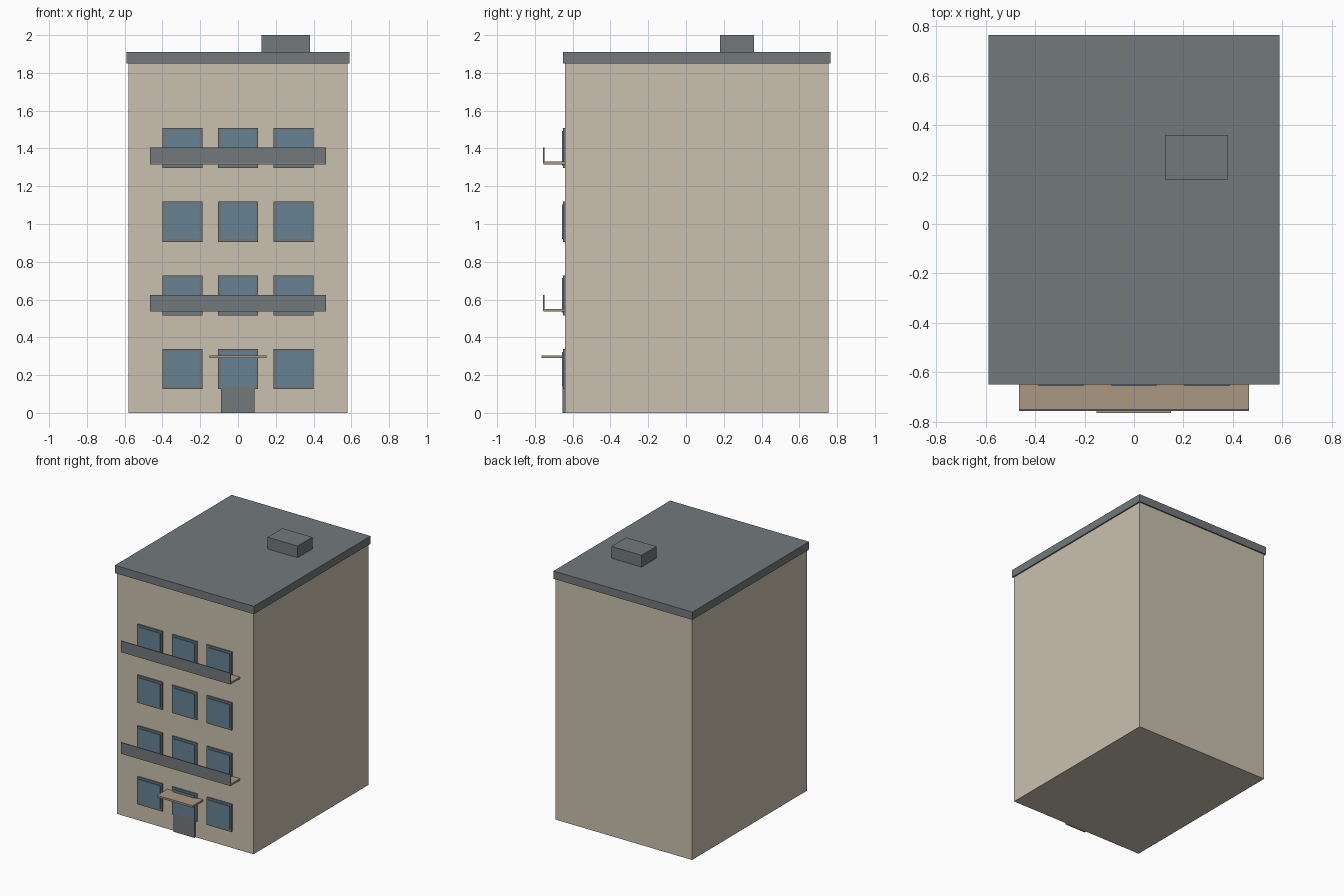
import bpy

if "Cube" in bpy.data.objects:
    bpy.data.objects.remove(bpy.data.objects["Cube"], do_unlink=True)


def material(name, rgb):
    mat = bpy.data.materials.new(name)
    mat.use_nodes = True
    color = (*rgb, 1.0)
    mat.diffuse_color = color
    mat.node_tree.nodes["Principled BSDF"].inputs["Base Color"].default_value = color
    return mat


plaster = material("beige plaster", (0.59, 0.53, 0.43))
slate = material("slate grey", (0.17, 0.19, 0.2))
glass = material("blue glass", (0.135, 0.225, 0.3))
tan = material("tan slab", (0.41, 0.31, 0.225))


def box(name, x, y, z, mat):
    """Box between (min, max) pairs on each axis."""
    bpy.ops.mesh.primitive_cube_add(size=1)
    obj = bpy.context.object
    obj.name = name
    for vert in obj.data.vertices:
        vert.co = [lo + (c + 0.5) * (hi - lo) for c, (lo, hi) in zip(vert.co, (x, y, z))]
    obj.data.materials.append(mat)
    return obj


WALL = -0.64  # front face of the walls

# Main block and roof
box("walls", (-0.58, 0.58), (WALL, 0.755), (0, 1.85), plaster)
box("roof_slab", (-0.59, 0.59), (-0.65, 0.765), (1.85, 1.91), slate)
box("roof_hatch", (0.125, 0.38), (0.18, 0.36), (1.91, 2.0), slate)

# Windows: four floors of three
for floor in range(4):
    z = 0.232 + 0.39 * floor
    for column in (-1, 0, 1):
        x = 0.295 * column
        for part, half, front, mat in (("frame", 0.106, -0.65, slate),
                                       ("pane", 0.091, -0.656, glass)):
            box(f"window_{part}_{floor + 1}_{column + 2}", (x - half, x + half),
                (front, WALL), (z - half, z + half), mat)

# Balconies on the second and fourth floors
for label, z in (("lower", 0.536), ("upper", 1.316)):
    box(f"{label}_balcony_floor", (-0.465, 0.465), (-0.755, WALL), (z, z + 0.015), tan)
    box(f"{label}_balcony_railing", (-0.465, 0.465), (-0.757, -0.75),
        (z + 0.004, z + 0.088), slate)

# Entrance
box("front_door", (-0.09, 0.088), (-0.655, WALL), (0, 0.28), slate)
box("door_canopy", (-0.152, 0.15), (-0.765, WALL), (0.29, 0.305), tan)
